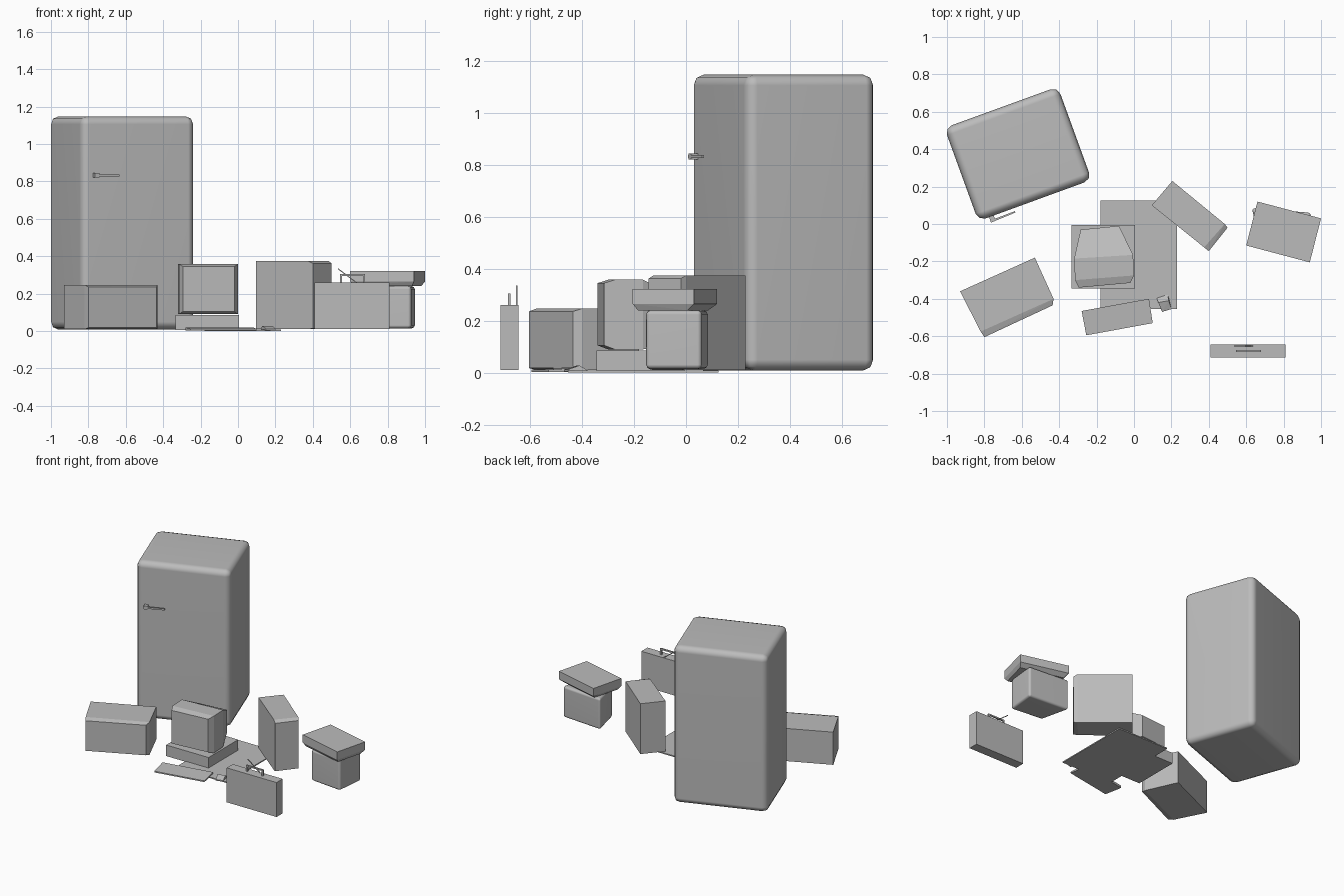
import bpy
import bmesh
import math
from mathutils import Matrix, Vector

default_cube = bpy.data.objects.get("Cube")
if default_cube:
    bpy.data.objects.remove(default_cube, do_unlink=True)

grey = bpy.data.materials.new("plain_grey")
grey.use_nodes = True
colour = (0.5, 0.5, 0.5, 1)
grey.diffuse_color = colour
grey.node_tree.nodes["Principled BSDF"].inputs["Base Color"].default_value = colour


def finish(name, bm):
    """Turn a bmesh into a named grey object."""
    bmesh.ops.recalc_face_normals(bm, faces=bm.faces[:])
    mesh = bpy.data.meshes.new(name)
    bm.to_mesh(mesh)
    bm.free()
    mesh.materials.append(grey)
    obj = bpy.data.objects.new(name, mesh)
    bpy.context.collection.objects.link(obj)
    return obj


def solid(name, *layers):
    """Convex solid through outlines, each given as (points, z)."""
    bm = bmesh.new()
    for outline, z in layers:
        for x, y in outline:
            bm.verts.new((x, y, z))
    hull = bmesh.ops.convex_hull(bm, input=bm.verts[:])
    spare = [v for v in hull["geom_interior"] if isinstance(v, bmesh.types.BMVert)]
    bmesh.ops.delete(bm, geom=spare, context="VERTS")
    bmesh.ops.dissolve_limit(bm, angle_limit=0.03, verts=bm.verts[:], edges=bm.edges[:])
    return finish(name, bm)


def block(name, size, centre, transform=Matrix()):
    """Box with a size and centre, placed by a transform."""
    bm = bmesh.new()
    place = transform @ Matrix.Translation(centre) @ Matrix.Diagonal((*size, 1))
    bmesh.ops.create_cube(bm, size=1, matrix=place)
    return finish(name, bm)


def strut(name, start, end, thickness):
    """Thin square bar between two points."""
    start, end = Vector(start), Vector(end)
    along = end - start
    turn = along.to_track_quat("Z", "Y").to_matrix().to_4x4()
    middle = Matrix.Translation((start + end) / 2)
    return block(name, (thickness, thickness, along.length), (0, 0, 0), middle @ turn)


def soften(obj, width, segments):
    """Rounded edges with smooth shading."""
    bevel = obj.modifiers.new("rounded_edges", "BEVEL")
    bevel.width = width
    bevel.segments = segments
    bevel.limit_method = "ANGLE"
    obj.data.polygons.foreach_set("use_smooth", [True] * len(obj.data.polygons))
    normals = obj.modifiers.new("face_normals", "WEIGHTED_NORMAL")
    normals.keep_sharp = True


# Refrigerator with its door handle
fridge_place = Matrix.Translation((-.62, .375, 0)) @ Matrix.Rotation(math.radians(20), 4, "Z")
fridge = block("refrigerator", (.645, .53, 1.14), (0, 0, .578), fridge_place)
soften(fridge, .042, 2)
handle = solid("fridge_handle",
               ([(-.262, -.296), (-.262, -.284), (-.12, -.29), (-.12, -.282)], .826),
               ([(-.262, -.296), (-.262, -.284), (-.12, -.29), (-.12, -.282)], .838))
handle.matrix_world = fridge_place
block("fridge_handle_mount", (.026, .034, .024), (-.248, -.277, .832), fridge_place)

# Chest with a slightly bulging front
chest_back = [(-.93, -.36), (-.53, -.18), (-.43, -.4), (-.82, -.575)]
chest_front = [(-.435, -.435), (-.8, -.605)]
solid("chest", (chest_back, .01), (chest_back, .247),
      (chest_front, .018), (chest_front, .236))

# Computer case and tube monitor
block("computer_case", (.34, .34, .08), (-.165, -.175, .045))
monitor_rim = [(-.32, -.185), (-.005, -.165), (0, -.275), (-.315, -.3)]
monitor_screen = [(-.295, -.34), (-.02, -.315)]
monitor_rear = [(-.285, -.03), (-.08, -.01)]
solid("monitor", (monitor_rim, .09), (monitor_rim, .358),
      (monitor_screen, .105), (monitor_screen, .345),
      (monitor_rear, .12), (monitor_rear, .28))

# Floor sheet, keyboard and mouse
block("floor_sheet", (.41, .58, .008), (.025, -.165, .005))
keyboard = [(-.28, -.465), (.08, -.4), (.1, -.53), (-.255, -.595)]
solid("keyboard", (keyboard, .003), (keyboard[:2], .02), (keyboard[2:], .012))
mouse = [(.12, -.39), (.18, -.37), (.2, -.455), (.15, -.47)]
solid("mouse", (mouse, .004), (mouse[2:], .012), ([(.13, -.42), (.185, -.41)], .028))

# Tall box with a bulging end
tall_body = [(.095, .1), (.205, .23), (.485, .0), (.375, -.125)]
tall_end = [(.5, -.02), (.4, -.145)]
solid("tall_box", (tall_body, .01), (tall_body, .375),
      (tall_end, .015), (tall_end, .362))

# Briefcase with a carrying handle and a loose strap end
block("briefcase", (.4, .07, .25), (.61, -.68, .135))
for side, x in (("left", .675), ("right", .55)):
    strut("briefcase_handle_" + side, (x, -.68, .255), (x, -.68, .302), .01)
strut("briefcase_handle_grip", (.545, -.68, .3), (.68, -.68, .3), .01)
strut("briefcase_latch", (.535, -.652, .333), (.635, -.652, .258), .005)

# Rounded storage bin with a wide lid
bin_outline = [(.63, .085), (.947, .06), (.925, -.155), (.68, -.13)]
storage_bin = solid("storage_bin", (bin_outline, .015), (bin_outline, .24))
soften(storage_bin, .016, 2)
lid_top = [(.66, .12), (1, .03), (.94, -.205), (.6, -.115)]
lid_base = [(.675, .085), (.98, .005), (.93, -.185), (.62, -.105)]
solid("bin_lid", (lid_top, .322), (lid_top, .265), (lid_base, .24))
